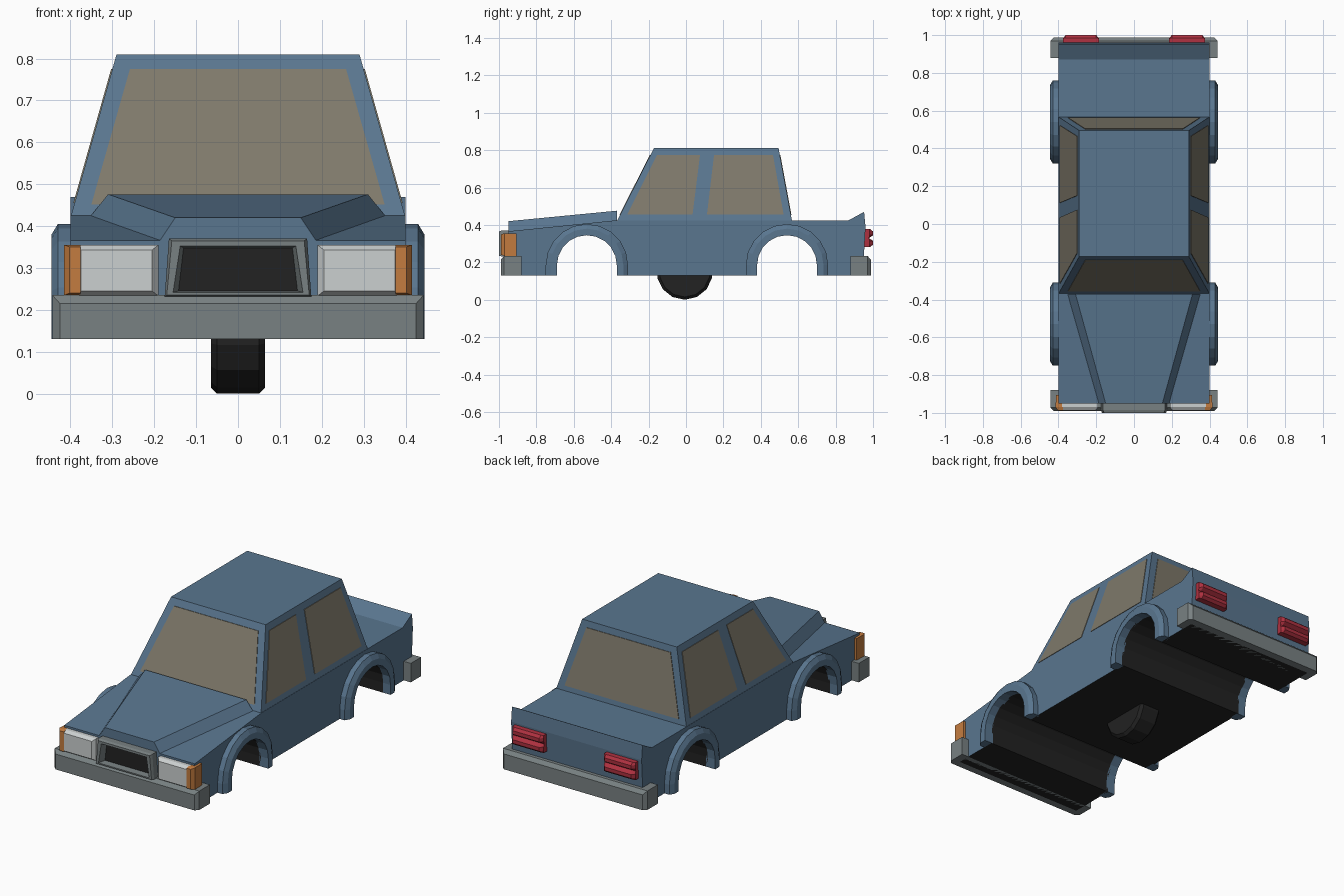
import bpy, bmesh, math

if "Cube" in bpy.data.objects:
    bpy.data.objects.remove(bpy.data.objects["Cube"])


def material(name, rgb):
    m = bpy.data.materials.new(name)
    m.diffuse_color = (*rgb, 1)
    m.use_nodes = True
    m.node_tree.nodes["Principled BSDF"].inputs["Base Color"].default_value = m.diffuse_color
    return m


BLUE = material("body blue", (0.10, 0.18, 0.275))
GLASS = material("tinted glass", (0.21, 0.19, 0.145))
GREY = material("trim grey", (0.19, 0.22, 0.225))
WHITE = material("lamp white", (0.60, 0.63, 0.63))
ORANGE = material("indicator orange", (0.55, 0.20, 0.05))
RED = material("tail red", (0.42, 0.03, 0.05))
BLACK = material("black", (0.016, 0.016, 0.016))


def loft(name, sections, mats, rule=None):
    """Bridge equal-length loops of points and cap both ends."""
    bm = bmesh.new()
    rows = [[bm.verts.new(p) for p in s] for s in sections]
    n = len(rows[0])
    for a, b in zip(rows, rows[1:]):
        for i in range(n):
            j = (i + 1) % n
            bm.faces.new((a[i], a[j], b[j], b[i]))
    bm.faces.new(rows[0])
    last = bm.faces.new(rows[-1])
    bmesh.ops.recalc_face_normals(bm, faces=bm.faces[:])
    for f in bm.faces:
        if rule and rule(f, last):
            f.material_index = 1
    me = bpy.data.meshes.new(name)
    bm.to_mesh(me)
    bm.free()
    for m in mats:
        me.materials.append(m)
    ob = bpy.data.objects.new(name, me)
    bpy.context.collection.objects.link(ob)
    return ob


def rect_y(x0, x1, z0, z1, y):
    return [(x0, y, z0), (x1, y, z0), (x1, y, z1), (x0, y, z1)]


def trap_y(xb, xt, z0, z1, y):
    return [(-xb, y, z0), (xb, y, z0), (xt, y, z1), (-xt, y, z1)]


# Wheel arch path: straight legs and a faceted half circle
ARCHES = {"front": -0.53, "rear": 0.54}
BASE, AXLE, SEG = 0.13, 0.185, 10


def arch(cy, r):
    pts = [(cy - r, BASE)]
    for i in range(SEG + 1):
        a = math.pi - math.pi * i / SEG
        pts.append((cy + r * math.cos(a), AXLE + r * math.sin(a)))
    return pts + [(cy + r, BASE)]


# Lower body: side profile with open arch tunnels, black underneath
profile = [(-0.95, BASE)] + arch(ARCHES["front"], 0.16) + arch(ARCHES["rear"], 0.16)
profile += [(0.945, BASE), (0.96, 0.39), (0.952, 0.47), (0.87, 0.425), (-0.37, 0.425), (-0.95, 0.366)]


def underside(f, last):
    c = f.calc_center_median()
    return abs(c.x) < 0.01 and c.z < 0.36 and abs(c.y) < 0.9


loft("body", [[(x, y, z) for y, z in profile] for x in (-0.40, 0.40)], [BLUE, BLACK], underside)

# Wheel arch flares
for where, cy in ARCHES.items():
    for side, s in (("left", -1), ("right", 1)):
        cross = [(0.22, 0.39), (0.22, 0.43), (0.195, 0.445), (0.16, 0.445), (0.16, 0.39)]
        rings = [arch(cy, r) for r, x in cross]
        secs = [[(s * x, *ring[i]) for (r, x), ring in zip(cross, rings)] for i in range(SEG + 3)]
        loft(f"{where}_{side}_arch_flare", secs, [BLUE])

# Cabin
Z0, Z1 = 0.42, 0.81


def lerp(a, b, z):
    return a + (b - a) * (z - Z0) / (Z1 - Z0)


def half_width(z):
    return lerp(0.40, 0.29, z)


def front_y(z):
    return lerp(-0.37, -0.172, z)


def rear_y(z):
    return lerp(0.567, 0.495, z)


loft("cabin", [[(-half_width(z), front_y(z), z), (half_width(z), front_y(z), z),
                (half_width(z), rear_y(z), z), (-half_width(z), rear_y(z), z)] for z in (Z0, Z1)], [BLUE])

# Windscreen and rear window as thin plates
shield = [(-0.35, 0.452), (0.35, 0.452), (0.258, 0.775), (-0.258, 0.775)]
for name, fy, d in (("windscreen", front_y, -1), ("rear_window", rear_y, 1)):
    loft(name, [[(x, fy(z) + d * o, z) for x, z in shield] for o in (-0.004, 0.003)], [GLASS])

# Side windows
panes = {"front": [(-0.315, 0.455), (0.035, 0.455), (0.075, 0.775), (-0.155, 0.775)],
         "rear": [(0.112, 0.455), (0.522, 0.455), (0.465, 0.775), (0.15, 0.775)]}
for where, pane in panes.items():
    for side, s in (("left", -1), ("right", 1)):
        loft(f"{where}_{side}_window",
             [[(s * (half_width(z) + o), y, z) for y, z in pane] for o in (-0.004, 0.003)], [GLASS])

# Raised bonnet panel
loft("bonnet_bulge", [trap_y(0.19, 0.15, 0.36, 0.42, -0.95),
                      trap_y(0.355, 0.31, 0.42, 0.476, -0.37)], [BLUE])

# Bumpers with chamfered outer edge
for name, d, y in (("front_bumper", -1, 0.99), ("rear_bumper", 1, 0.988)):
    loft(name, [rect_y(-0.443, 0.443, BASE, 0.235, d * 0.88),
                rect_y(-0.443, 0.443, BASE, 0.235, d * (y - 0.018)),
                rect_y(-0.425, 0.425, BASE, 0.215, d * y)], [GREY])

# Grille: frame with a recessed black opening
loft("grille", [trap_y(0.175, 0.165, 0.232, 0.37, -0.94),
                trap_y(0.175, 0.165, 0.232, 0.37, -0.985),
                trap_y(0.17, 0.158, 0.235, 0.365, -1.0),
                trap_y(0.155, 0.138, 0.242, 0.352, -1.0),
                trap_y(0.142, 0.13, 0.245, 0.348, -0.962)],
     [GREY, BLACK], lambda f, last: f == last)

for side, s in (("left", -1), ("right", 1)):
    # Headlamps
    loft(f"{side}_headlamp", [rect_y(s * 0.19, s * 0.38, 0.233, 0.355, -0.94),
                              rect_y(s * 0.19, s * 0.38, 0.233, 0.355, -0.97),
                              rect_y(s * 0.205, s * 0.375, 0.245, 0.343, -0.988)], [WHITE])
    # Wrap-around indicators
    loft(f"{side}_indicator", [rect_y(s * 0.376, s * 0.413, 0.235, 0.355, -0.905),
                               rect_y(s * 0.376, s * 0.415, 0.235, 0.355, -0.97),
                               rect_y(s * 0.376, s * 0.402, 0.24, 0.35, -0.988)], [ORANGE])
    # Ribbed tail lamps
    ribs = [(0.94, 0.28), (0.985, 0.282), (1.0, 0.295), (1.0, 0.315), (0.978, 0.33),
            (1.0, 0.345), (1.0, 0.365), (0.985, 0.378), (0.94, 0.38)]
    inner = [(min(y, 0.982), z) for y, z in ribs]
    loft(f"{side}_tail_lamp", [[(s * x, y, z) for y, z in p] for x, p in
                               ((0.185, inner), (0.2, ribs), (0.362, ribs), (0.377, inner))], [RED])

# Single wheel under the middle of the car
secs = []
for x, r in ((-0.065, 0.133), (-0.065, 0.135), (-0.05, 0.15), (0.05, 0.15), (0.065, 0.135), (0.065, 0.133)):
    secs.append([(x, -0.007 + r * math.sin(2 * math.pi * i / 14), 0.15 - r * math.cos(2 * math.pi * i / 14))
                 for i in range(14)])
loft("wheel", secs, [BLACK])
